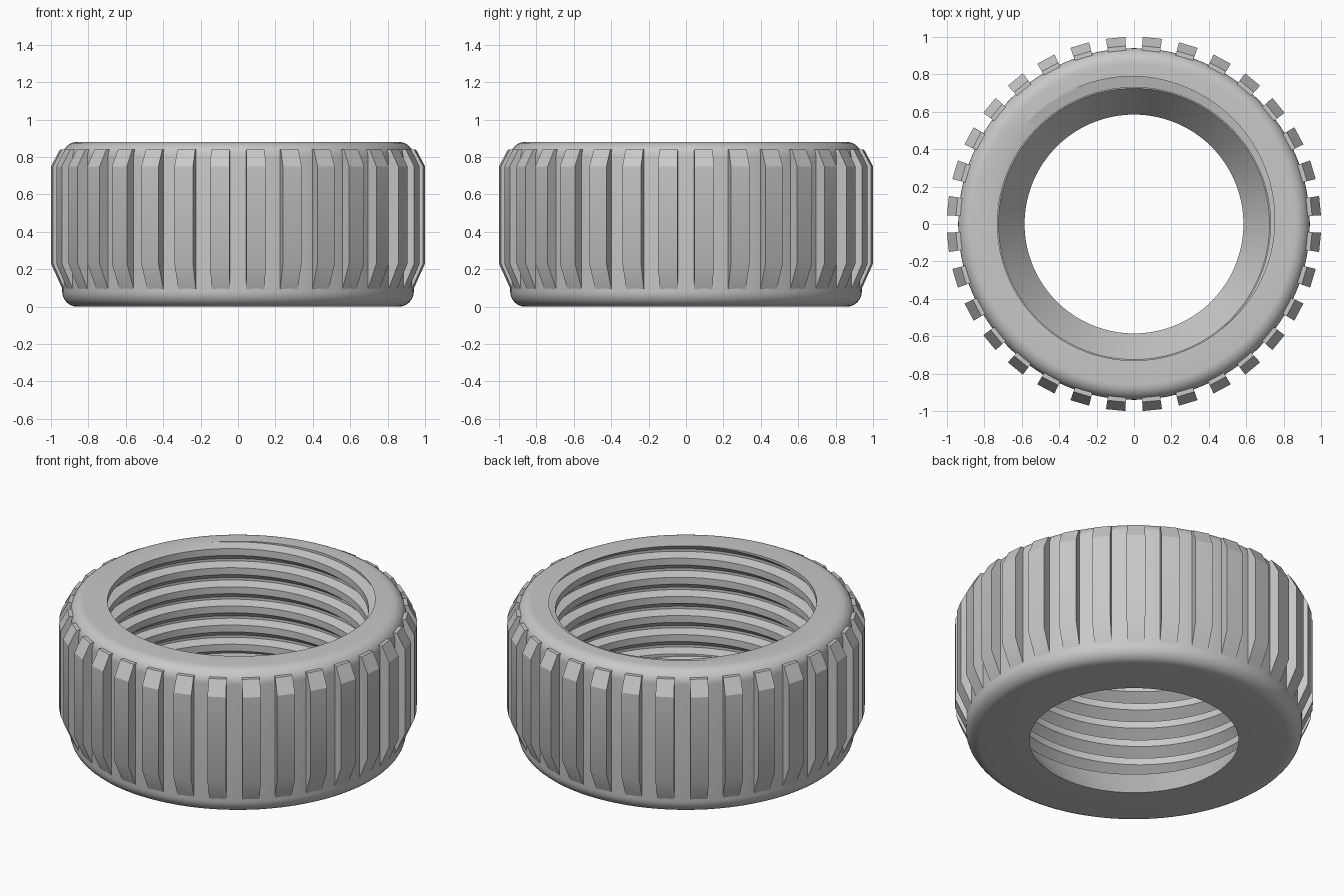
import bpy, bmesh
from math import sin, cos, pi, radians
from mathutils import Vector

if "Cube" in bpy.data.objects:
    bpy.data.objects.remove(bpy.data.objects["Cube"])

SEGS = 128            # steps around the ring
TOP, BASE = 0.88, 0.2  # threaded part of the bore
PITCH = 0.118
RIBS = 32

grey = bpy.data.materials.new("plain_grey")
grey.diffuse_color = (0.58, 0.58, 0.58, 1)
grey.use_nodes = True
grey.node_tree.nodes["Principled BSDF"].inputs["Base Color"].default_value = (0.58, 0.58, 0.58, 1)


def polar(r, angle, z):
    return Vector((r * cos(angle), r * sin(angle), z))


def sweep(bm, profile, first, last, rise=0.0):
    """Turn an (r, z) profile round the z axis, climbing by rise each turn."""
    previous = None
    for k in range(first, last + 1):
        row = [bm.verts.new(polar(r, 2 * pi * k / SEGS, z + rise * k / SEGS)) for r, z in profile]
        if previous:
            for i in range(len(row) - 1):
                bm.faces.new((previous[i], row[i], row[i + 1], previous[i + 1]))
        previous = row


def finish(bm, name):
    bmesh.ops.recalc_face_normals(bm, faces=bm.faces)
    mesh = bpy.data.meshes.new(name)
    bm.to_mesh(mesh)
    bm.free()
    mesh.materials.append(grey)
    obj = bpy.data.objects.new(name, mesh)
    bpy.context.collection.objects.link(obj)
    bpy.ops.object.select_all(action='DESELECT')
    obj.select_set(True)
    bpy.context.view_layer.objects.active = obj
    bpy.ops.object.shade_smooth_by_angle(angle=radians(25))
    return obj


# Helical thread, trimmed flat at both ends
bm = bmesh.new()
thread = [(0.73, 0), (0.73, 0.36), (0.79, 0.75), (0.79, 0.88), (0.73, 1)]
start = TOP - PITCH / 2 + 0.0003
sweep(bm, [(r, start - PITCH * u) for r, u in thread], -7 * SEGS, 3 * SEGS, PITCH)
bmesh.ops.remove_doubles(bm, verts=bm.verts, dist=1e-5)
for height, normal in ((TOP, 1), (BASE, -1)):
    bmesh.ops.bisect_plane(bm, geom=bm.verts[:] + bm.edges[:] + bm.faces[:], dist=1e-6,
                           plane_co=(0, 0, height), plane_no=(0, 0, normal), clear_outer=True)

# Conical seat, flat bottom, rounded outer wall
FILLET, WALL = 0.08, 0.94
arc = [i * pi / 16 for i in range(9)]
shell = [(0.725, BASE), (0.585, 0)]
shell += [(WALL - FILLET + FILLET * sin(a), FILLET - FILLET * cos(a)) for a in arc]
shell += [(WALL - FILLET + FILLET * cos(a), TOP - FILLET + FILLET * sin(a)) for a in arc]
sweep(bm, shell, 0, SEGS)
bmesh.ops.remove_doubles(bm, verts=bm.verts, dist=1e-5)

# Close the top rim and the foot of the thread
for height in (TOP, BASE):
    rim = [e for e in bm.edges if e.is_boundary and all(abs(v.co.z - height) < 1e-4 for v in e.verts)]
    bmesh.ops.triangle_fill(bm, edges=rim, use_beauty=True, normal=(0, 0, 1))
finish(bm, "threaded_ring")

# Grip ribs with sloping ends
bm = bmesh.new()
rib = [(0.88, 0.07), (0.925, 0.06), (1.001, 0.23), (1.001, 0.75), (0.953, 0.84), (0.88, 0.84)]
HALF = 0.052
for n in range(RIBS):
    middle = 2 * pi * (n + 0.5) / RIBS
    sides = [[bm.verts.new(polar(r, middle + s * HALF, z)) for r, z in rib] for s in (-1, 1)]
    for side in sides:
        bm.faces.new(side)
    for i in range(len(rib)):
        j = (i + 1) % len(rib)
        bm.faces.new((sides[0][i], sides[0][j], sides[1][j], sides[1][i]))
finish(bm, "grip_ribs")
